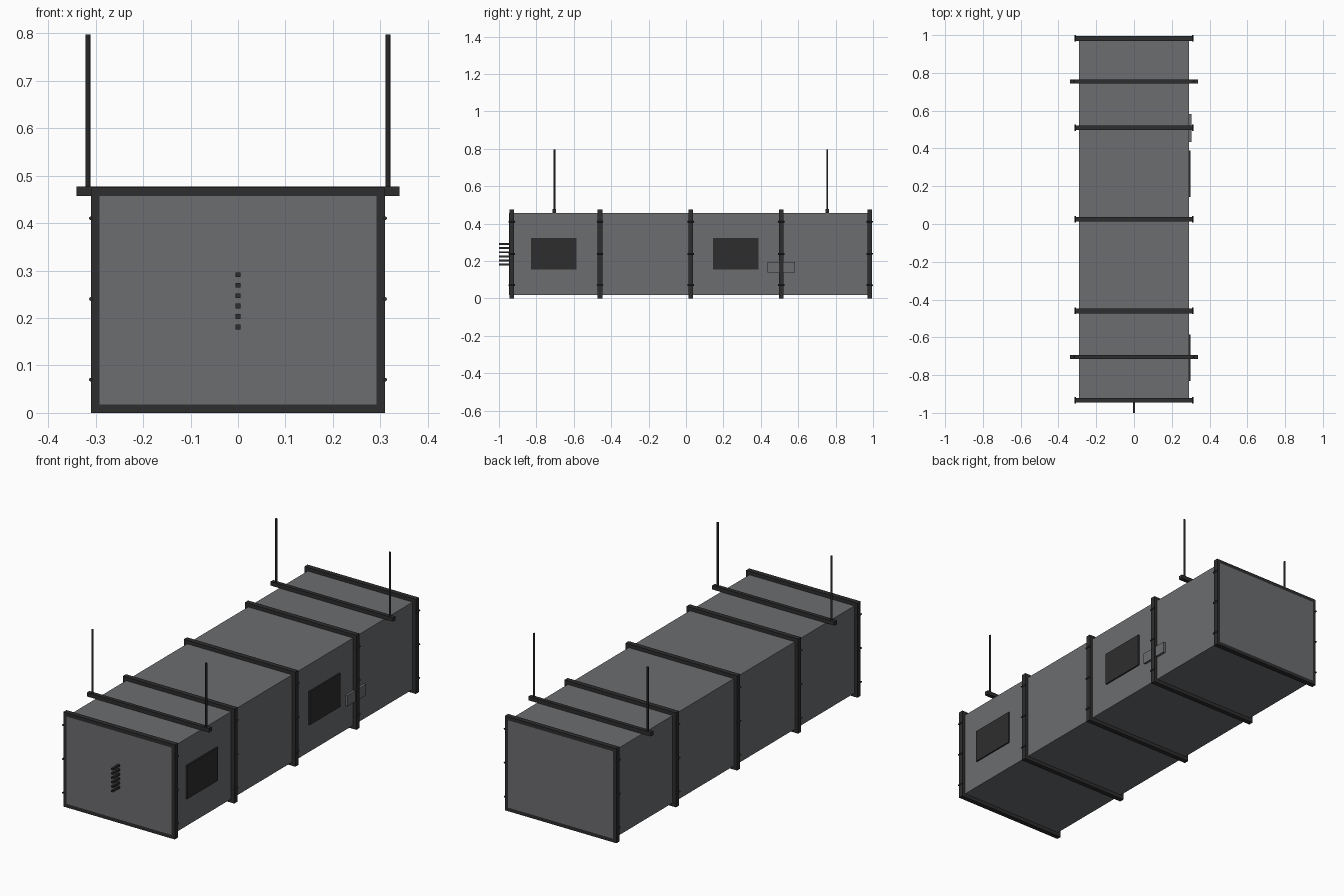
import bpy, bmesh, math
from mathutils import Matrix

if "Cube" in bpy.data.objects:
    bpy.data.objects.remove(bpy.data.objects["Cube"])


def material(name, rgb):
    m = bpy.data.materials.new(name)
    m.diffuse_color = (*rgb, 1)
    m.use_nodes = True
    m.node_tree.nodes["Principled BSDF"].inputs["Base Color"].default_value = m.diffuse_color
    return m


METAL = material("galvanised grey", (0.150, 0.153, 0.162))
DARK = material("dark steel", (0.027, 0.027, 0.028))
ROD = material("rod black", (0.021, 0.021, 0.022))


def finish(bm, name, mat):
    me = bpy.data.meshes.new(name)
    bmesh.ops.recalc_face_normals(bm, faces=bm.faces)
    bm.to_mesh(me)
    bm.free()
    me.materials.append(mat)
    ob = bpy.data.objects.new(name, me)
    bpy.context.collection.objects.link(ob)
    return ob


def box(name, x, y, z, mat):
    """Box from (min, max) ranges."""
    bm = bmesh.new()
    c = [(a + b) / 2 for a, b in (x, y, z)]
    s = [b - a for a, b in (x, y, z)]
    bmesh.ops.create_cube(bm, size=1, matrix=Matrix.Translation(c) @ Matrix.Diagonal((*s, 1)))
    return finish(bm, name, mat)


def cylinder(name, centre, r, length, mat, axis="Z", sides=12):
    bm = bmesh.new()
    rot = Matrix.Rotation(math.pi / 2, 4, "X") if axis == "Y" else Matrix()
    bmesh.ops.create_cone(bm, cap_ends=True, segments=sides, radius1=r, radius2=r,
                          depth=length, matrix=Matrix.Translation(centre) @ rot)
    ob = finish(bm, name, mat)
    for p in ob.data.polygons:
        p.use_smooth = len(p.vertices) == 4
    for e in ob.data.edges:
        a, b = (ob.data.vertices[i].co for i in e.vertices)
        e.use_edge_sharp = (a - b).length < length * 0.9
    return ob


def frame(name, y, mat, t=0.0125):
    """Rectangular flange ring around the duct."""
    bm = bmesh.new()
    rings = []
    for yy in (y - t, y + t):
        for hx, z0, z1 in ((0.31, 0, 0.475), (0.292, 0.018, 0.457)):
            rings.append([bm.verts.new(p) for p in
                          ((-hx, yy, z0), (hx, yy, z0), (hx, yy, z1), (-hx, yy, z1))])
    fo, fi, bo, bi = rings
    for a, b in ((fo, fi), (fi, bi), (bi, bo), (bo, fo)):
        for i in range(4):
            j = (i + 1) % 4
            bm.faces.new((a[i], a[j], b[j], b[i]))
    return finish(bm, name, mat)


MID = 0.025  # duct centre along y

# Duct body
box("duct_body", (-0.292, 0.292), (MID - 0.97, MID + 0.97), (0.018, 0.457), METAL)

# Joint flanges with side bolts
for n, off in enumerate((-0.9575, -0.485, 0, 0.485, 0.9575)):
    frame(f"flange_{n}", MID + off, DARK)
    for sx in (-1, 1):
        for k, z in enumerate((0.07, 0.24, 0.41)):
            cylinder(f"bolt_{n}_{k}_{'left' if sx < 0 else 'right'}",
                     (sx * 0.31, MID + off, z), 0.004, 0.034, DARK, "Y", 8)

# Hanger bars and threaded rods
for n, y in enumerate((-0.704, 0.755)):
    box(f"hanger_bar_{n}", (-0.34, 0.34), (y - 0.01, y + 0.01), (0.457, 0.477), DARK)
    for sx in (-1, 1):
        cylinder(f"hanger_rod_{n}_{'left' if sx < 0 else 'right'}",
                 (sx * 0.316, y, 0.629), 0.005, 0.336, ROD)

# Access doors on the right side
for n, y in enumerate((-0.708, 0.266)):
    box(f"access_door_{n}", (0.29, 0.299), (y - 0.122, y + 0.122), (0.156, 0.324), DARK)

# Small plate on the right side
box("side_plate", (0.29, 0.304), (0.435, 0.583), (0.14, 0.195), METAL)

# Row of bars sticking out of the front
for n in range(6):
    z = 0.181 + n * 0.022
    box(f"front_bar_{n}", (-0.0055, 0.0055), (-1, -0.944), (z - 0.005, z + 0.005), DARK)
